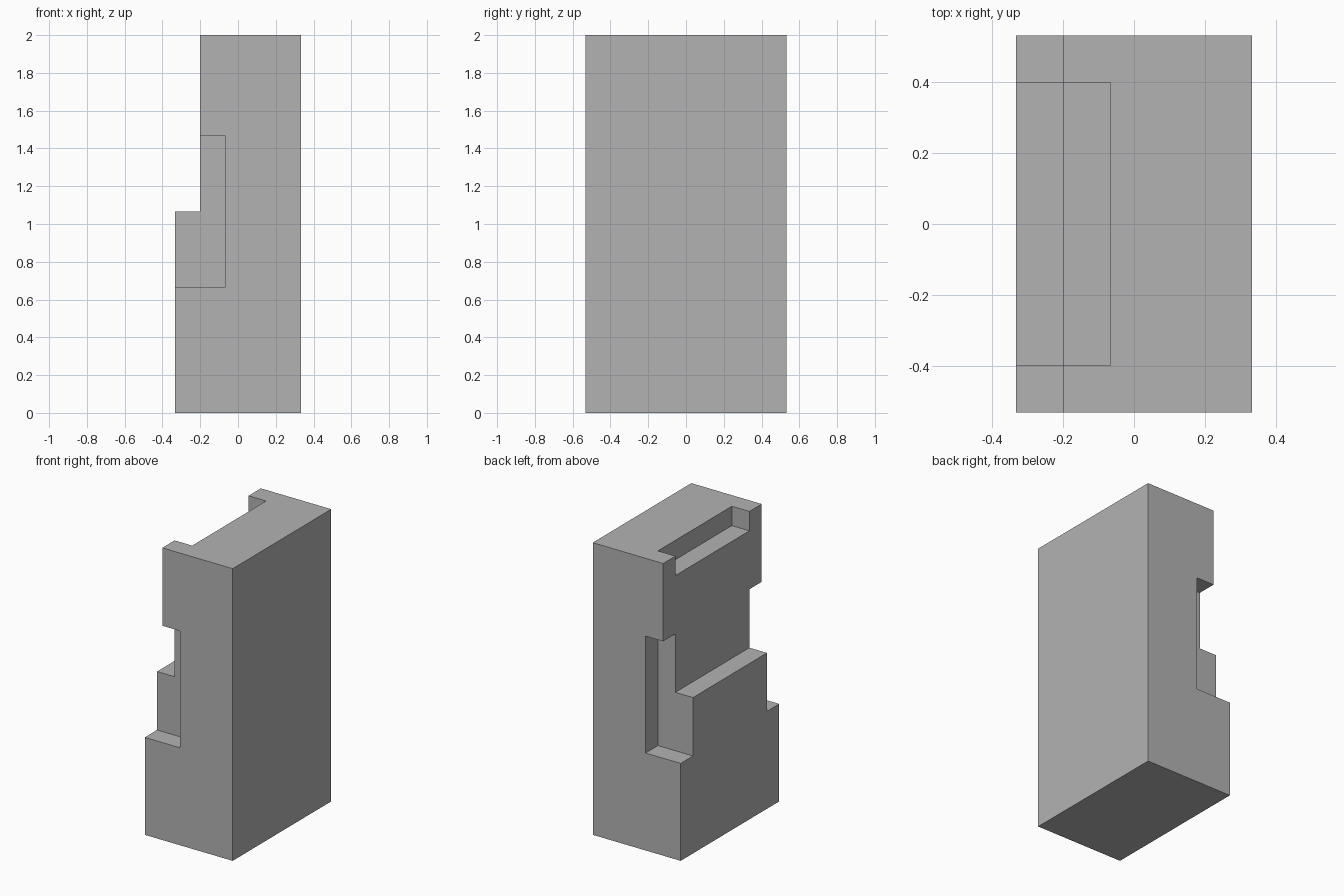
import bpy
import bmesh

cube = bpy.data.objects.get("Cube")
if cube:
    bpy.data.objects.remove(cube, do_unlink=True)

# Main dimensions
HALF_X, HALF_Y, HEIGHT = 0.333, 0.533, 2.0
STEP_X, STEP_Z = -0.2, 1.067
RECESS_X, RECESS_Y = -0.067, 0.4
OVER = 0.2  # how far cutters reach past the surface

grey = bpy.data.materials.new("plain grey")
grey.use_nodes = True
grey.diffuse_color = (0.45, 0.45, 0.45, 1)
grey.node_tree.nodes["Principled BSDF"].inputs["Base Color"].default_value = grey.diffuse_color


def prism(name, profile, y0, y1):
    """Extrude an x-z profile from y0 to y1."""
    bm = bmesh.new()
    face = bm.faces.new([bm.verts.new((x, y0, z)) for x, z in profile])
    extruded = bmesh.ops.extrude_face_region(bm, geom=[face])["geom"]
    verts = [v for v in extruded if isinstance(v, bmesh.types.BMVert)]
    bmesh.ops.translate(bm, verts=verts, vec=(0, y1 - y0, 0))
    bmesh.ops.recalc_face_normals(bm, faces=bm.faces)
    mesh = bpy.data.meshes.new(name)
    bm.to_mesh(mesh)
    bm.free()
    mesh.materials.append(grey)
    obj = bpy.data.objects.new(name, mesh)
    bpy.context.collection.objects.link(obj)
    return obj


def cut(target, name, x1, y0, y1, z0, z1):
    """Cut a box-shaped recess, open towards -x."""
    x0 = -HALF_X - OVER
    cutter = prism(name, [(x0, z0), (x1, z0), (x1, z1), (x0, z1)], y0, y1)
    cutter.hide_render = True
    cutter.hide_set(True)
    cutter.display_type = 'WIRE'
    mod = target.modifiers.new(name, 'BOOLEAN')
    mod.operation = 'DIFFERENCE'
    mod.solver = 'EXACT'
    mod.object = cutter
    return cutter


# Stepped block
block = prism("stepped_block", [
    (-HALF_X, 0), (HALF_X, 0), (HALF_X, HEIGHT),
    (STEP_X, HEIGHT), (STEP_X, STEP_Z), (-HALF_X, STEP_Z)], -HALF_Y, HALF_Y)

# Grip notches on both ends, and the recess along the top edge
cutters = [
    cut(block, "front_notch", RECESS_X, -HALF_Y - OVER, -RECESS_Y, 0.667, 1.467),
    cut(block, "back_notch", RECESS_X, RECESS_Y, HALF_Y + OVER, 0.667, 1.467),
    cut(block, "top_recess", RECESS_X, -RECESS_Y, RECESS_Y, 1.867, HEIGHT + OVER),
]

# Bake the cuts and drop the cutters
bpy.context.view_layer.update()
graph = bpy.context.evaluated_depsgraph_get()
baked = bpy.data.meshes.new_from_object(block.evaluated_get(graph))
block.modifiers.clear()
block.data = baked
for cutter in cutters:
    bpy.data.objects.remove(cutter, do_unlink=True)
